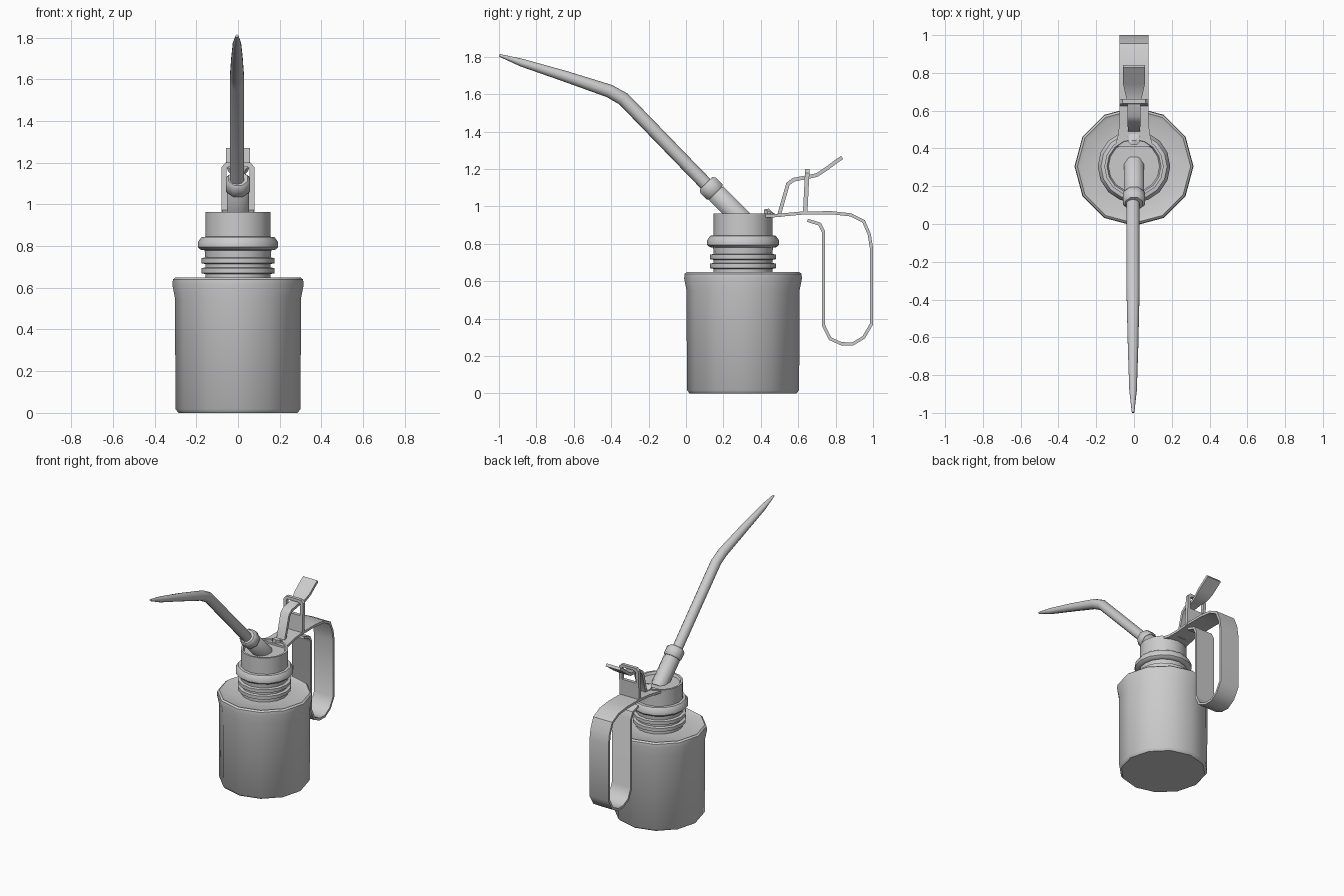
import bpy, bmesh, math
from mathutils import Vector

if "Cube" in bpy.data.objects:
    bpy.data.objects.remove(bpy.data.objects["Cube"])

CY = 0.305  # axis of the can in y


def finish(name, bm, angle=40):
    bmesh.ops.recalc_face_normals(bm, faces=bm.faces)
    me = bpy.data.meshes.new(name)
    bm.to_mesh(me)
    bm.free()
    ob = bpy.data.objects.new(name, me)
    bpy.context.collection.objects.link(ob)
    bpy.ops.object.select_all(action='DESELECT')
    bpy.context.view_layer.objects.active = ob
    ob.select_set(True)
    bpy.ops.object.shade_smooth_by_angle(angle=math.radians(angle))
    return ob


def loft(name, rings, angle=40):
    """Skin closed rings of points and cap both ends."""
    bm = bmesh.new()
    vs = [[bm.verts.new(p) for p in ring] for ring in rings]
    n = len(rings[0])
    for a, b in zip(vs, vs[1:]):
        for i in range(n):
            j = (i + 1) % n
            bm.faces.new((a[i], a[j], b[j], b[i]))
    bm.faces.new(vs[0][::-1])
    bm.faces.new(vs[-1])
    return finish(name, bm, angle)


def lathe(name, profile, n):
    angs = [2 * math.pi * i / n for i in range(n)]
    return loft(name, [[(r * math.cos(a), CY + r * math.sin(a), z) for a in angs]
                       for r, z in profile])


def frames(path):
    """Point, mitred normal and size for each (y, z, size) in the side plane."""
    pts = [Vector((y, z)) for y, z, _ in path]
    out = []
    for i, p in enumerate(pts):
        d0 = (p - pts[i - 1]).normalized() if i else None
        d1 = (pts[i + 1] - p).normalized() if i < len(pts) - 1 else None
        t = ((d0 or d1) + (d1 or d0)).normalized()
        m = 1 / max(0.5, t.dot(d1 or d0))
        out.append((p, Vector((-t.y, t.x)) * m, path[i][2]))
    return out


def tube(name, path, n, x=0.0, angle=40):
    rings = []
    for p, nor, r in frames(path):
        ring = []
        for i in range(n):
            a = 2 * math.pi * (i + 0.5) / n
            q = p + nor * r * math.sin(a)
            ring.append((x + r * math.cos(a), q.x, q.y))
        rings.append(ring)
    return loft(name, rings, angle)


def strap(name, path, thick):
    rings = []
    for p, nor, w in frames(path):
        a, b = p + nor * thick / 2, p - nor * thick / 2
        rings.append([(-w, *a), (w, *a), (w, *b), (-w, *b)])
    return loft(name, rings)


# Oil reservoir with flared rim
lathe("reservoir", [(0.285, 0), (0.3, 0.018), (0.302, 0.55), (0.315, 0.615),
                    (0.312, 0.64), (0.3, 0.65), (0.285, 0.643), (0.15, 0.643)], 12)

# Threaded neck, collar and dished cap
neck = [(0.157, 0.62)]
for z in (0.682, 0.73):
    neck += [(0.157, z - 0.016), (0.176, z - 0.012), (0.176, z + 0.012), (0.157, z + 0.016)]
neck += [(0.16, 0.78), (0.178, 0.782), (0.192, 0.795), (0.192, 0.82), (0.175, 0.843),
         (0.157, 0.845), (0.157, 0.963), (0.143, 0.963), (0.135, 0.945)]
lathe("neck_and_cap", neck, 16)


# Angled spout socket and nut
def along(s):
    return 0.268 - 0.7 * s, 0.963 + 0.7 * s


tube("spout_socket", [(*along(-0.07), 0.057), (*along(0.15), 0.057), (*along(0.16), 0.045),
                      (*along(0.18), 0.045)], 8, angle=50)
tube("spout_nut", [(*along(0.155), 0.056), (*along(0.165), 0.063), (*along(0.215), 0.063),
                   (*along(0.23), 0.05)], 8, angle=50)

# Bent tapering spout
tube("spout", [(0.14, 1.085, 0.036), (-0.335, 1.575, 0.036), (-0.41, 1.617, 0.035),
               (-0.65, 1.697, 0.029), (-0.88, 1.769, 0.021), (-0.998, 1.808, 0.007)],
     10, x=-0.005)

# Looped grip strap
W = 0.076
grip = [(0.41, 0.95, 0.1), (0.47, 0.95, 0.085)] + [(y, z, W) for y, z in (
    (0.54, 0.957), (0.63, 0.965), (0.78, 0.966), (0.88, 0.955), (0.95, 0.92), (0.98, 0.85),
    (0.991, 0.78), (0.991, 0.37), (0.95, 0.3), (0.89, 0.264), (0.83, 0.266), (0.77, 0.293),
    (0.735, 0.365), (0.735, 0.865), (0.715, 0.905), (0.65, 0.926))]
strap("grip", grip, 0.017)

# Pivot bracket: plate with a slot for the lever
bm = bmesh.new()
outer = [(-0.078, 0.96), (0.078, 0.96), (0.078, 1.18), (0.06, 1.2), (-0.06, 1.2), (-0.078, 1.18)]
inner = [(-0.056, 1.09), (0.056, 1.09), (0.056, 1.172), (0.045, 1.18), (-0.045, 1.18), (-0.056, 1.172)]
o = [bm.verts.new((x, 0.625 + (z - 0.96) * 0.05, z)) for x, z in outer]
k = [bm.verts.new((x, 0.625 + (z - 0.96) * 0.05, z)) for x, z in inner]
for i in range(6):
    j = (i + 1) % 6
    bm.faces.new((o[i], o[j], k[j], k[i]))
ext = bmesh.ops.extrude_face_region(bm, geom=bm.faces[:], use_keep_orig=True)
bmesh.ops.translate(bm, vec=(0, 0.024, 0),
                    verts=[g for g in ext["geom"] if isinstance(g, bmesh.types.BMVert)])
finish("lever_bracket", bm)

# Thumb lever
strap("thumb_lever", [(0.495, 0.945, 0.032), (0.545, 1.12, 0.034), (0.575, 1.143, 0.034),
                      (0.65, 1.157, 0.035), (0.7, 1.168, 0.048), (0.745, 1.197, 0.057),
                      (0.8, 1.238, 0.057), (0.835, 1.262, 0.057)], 0.02)

# Pump plunger under the lever
tube("plunger", [(0.45, 0.945, 0.035), (0.45, 0.97, 0.035), (0.455, 0.975, 0.02)], 8)
